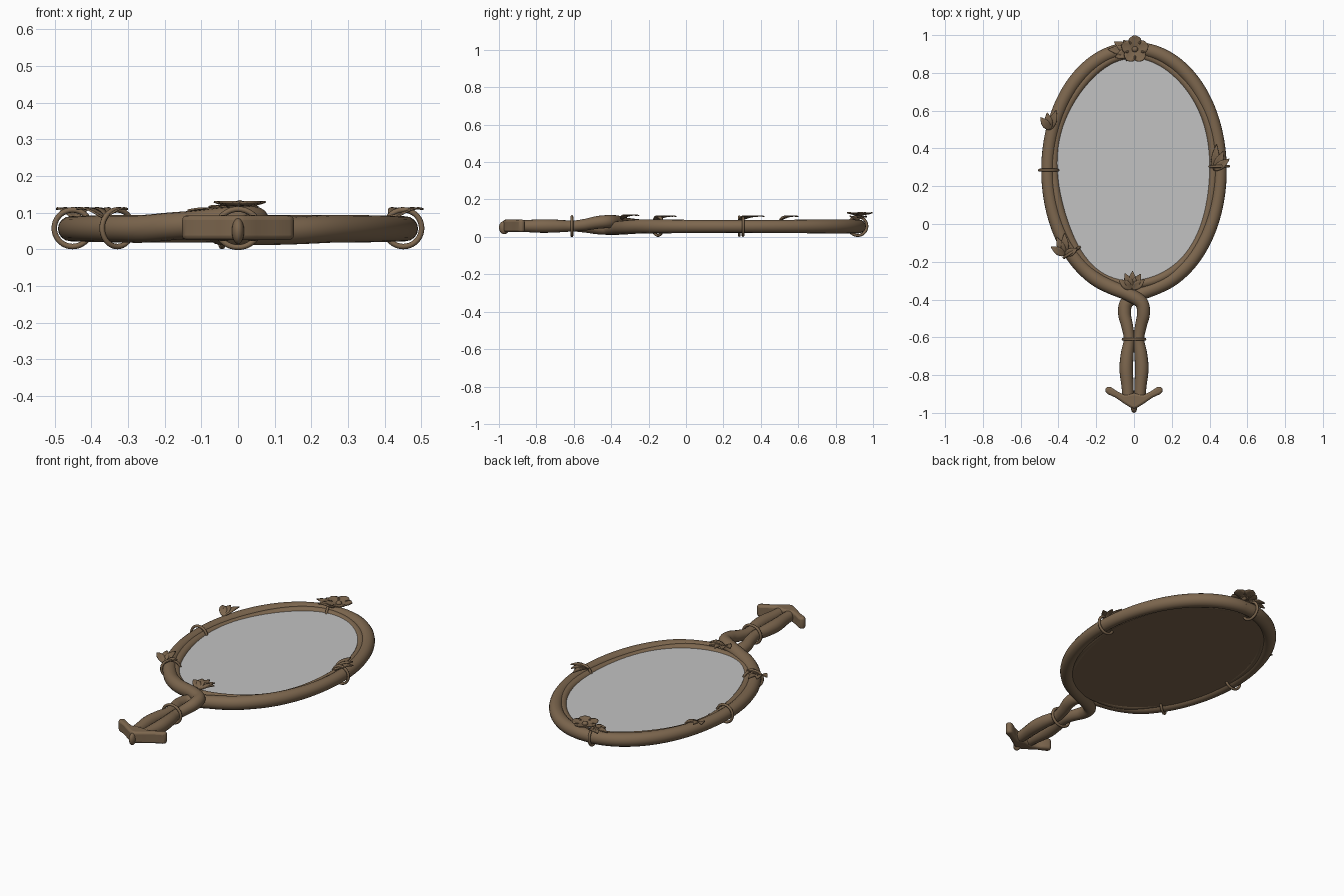
import bpy, bmesh, math
from mathutils import Vector

if "Cube" in bpy.data.objects:
    bpy.data.objects.remove(bpy.data.objects["Cube"])

def material(name, col):
    m = bpy.data.materials.new(name)
    m.diffuse_color = (*col, 1)
    m.use_nodes = True
    m.node_tree.nodes["Principled BSDF"].inputs["Base Color"].default_value = m.diffuse_color
    return m

WOOD = material("brown_wood", (0.205, 0.135, 0.077))
GLASS = material("mirror_grey", (0.54, 0.54, 0.54))
CY, RX, RY, Z = 0.285, 0.457, 0.642, 0.056

def finish(bm, name, mat, angle=40):
    bmesh.ops.recalc_face_normals(bm, faces=bm.faces)
    me = bpy.data.meshes.new(name)
    bm.to_mesh(me)
    bm.free()
    ob = bpy.data.objects.new(name, me)
    bpy.context.collection.objects.link(ob)
    me.materials.append(mat)
    for o in bpy.context.selected_objects:
        o.select_set(False)
    ob.select_set(True)
    bpy.context.view_layer.objects.active = ob
    bpy.ops.object.shade_smooth_by_angle(angle=math.radians(angle))
    return ob

def smooth_path(pts, n=6):
    # Catmull-Rom through (x, y, z, radius) points
    p = [Vector(q) for q in pts]
    p = [2 * p[0] - p[1]] + p + [2 * p[-1] - p[-2]]
    out = []
    for i in range(1, len(p) - 2):
        a, b, c, d = p[i - 1:i + 3]
        for k in range(n):
            t = k / n
            out.append(0.5 * (2 * b + (c - a) * t + (2 * a - 5 * b + 4 * c - d) * t * t
                              + (3 * b - a - 3 * c + d) * t ** 3))
    return out + [p[-2]]

def tube(name, path, closed=False, sides=16):
    bm = bmesh.new()
    rings, n = [], len(path)
    for i, q in enumerate(path):
        a = path[(i - 1) % n] if closed else path[max(i - 1, 0)]
        b = path[(i + 1) % n] if closed else path[min(i + 1, n - 1)]
        t = (b.to_3d() - a.to_3d()).normalized()
        side = t.cross(Vector((0, 0, 1))).normalized()
        up = side.cross(t)
        rings.append([bm.verts.new(q.to_3d() + q[3] * (math.cos(w) * side + math.sin(w) * up))
                      for w in (2 * math.pi * k / sides for k in range(sides))])
    for i in range(n if closed else n - 1):
        r, s = rings[i], rings[(i + 1) % n]
        for k in range(sides):
            j = (k + 1) % sides
            bm.faces.new((r[k], r[j], s[j], s[k]))
    if not closed:
        bm.faces.new(rings[0])
        bm.faces.new(rings[-1])
    return finish(bm, name, WOOD)

# two vines: twisted handle, crossing, then one half of the frame each
handle = [(0.030, -0.93, 0, .030), (0.034, -0.86, 0, .032), (0.041, -0.77, 0, .036),
          (0.036, -0.69, 0, .034), (0.025, -0.61, 0, .029), (0.036, -0.54, .3, .031),
          (0.050, -0.475, .8, .034), (0.038, -0.415, 1, .035), (-0.03, -0.372, .9, .036)]
for s, lift, name in ((1, 0.024, "left_vine"), (-1, -0.012, "right_vine")):
    pts = [(s * x, y, Z + 0.002 + lift * k, r) for x, y, k, r in handle]
    for i in range(19):
        t = 0.27 + (math.pi - 0.22) * i / 18
        pts.append((-s * RX * math.sin(t), CY - RY * math.cos(t),
                    Z + lift * max(0, 0.5 - i * 0.25), 0.036 + 0.002 * math.sin(3 * t)))
    tube(name, smooth_path(pts))

# thinner vine wandering along the inside of the frame
inner = []
for i in range(96):
    t = 2 * math.pi * i / 96
    d = 0.034 + 0.005 * math.sin(5 * t + 1)
    inner.append(Vector(((RX - d) * math.sin(t), CY - (RY - d) * math.cos(t),
                         Z + 0.004 * math.sin(4 * t), 0.025)))
tube("inner_vine", inner, closed=True)

# glass and backing plates
def plate(name, z, depth, mat):
    bm = bmesh.new()
    bmesh.ops.create_cone(bm, cap_ends=True, segments=96, radius1=1, radius2=1, depth=1)
    for v in bm.verts:
        v.co = Vector((v.co.x * 0.428, CY + v.co.y * 0.613, z + v.co.z * depth))
    finish(bm, name, mat)
plate("mirror_glass", 0.066, 0.008, GLASS)
plate("mirror_backing", 0.047, 0.030, WOOD)

# tendril rings wrapped round the vines
def ring(name, x, y, ang, R=0.050, wide=1.0):
    bpy.ops.mesh.primitive_torus_add(major_radius=R, minor_radius=0.0075, major_segments=36,
                                     minor_segments=8, location=(x, y, 0.0575),
                                     rotation=(math.pi / 2, 0, ang + math.pi / 2))
    ob = bpy.context.object
    ob.name = name
    ob.scale.x = wide
    ob.data.materials.append(WOOD)
    bpy.ops.object.shade_smooth_by_angle(angle=math.radians(60))
for name, s, y in (("left_ring", -1, 0.285), ("right_ring", 1, 0.305),
                   ("lower_left_ring", -1, -0.15), ("top_ring", -1, 0.918)):
    t = math.acos(max(-1, min(1, (CY - y) / (RY - 0.006))))
    ring(name, s * (RX - 0.006) * math.sin(t), y,
         math.atan2(RY * math.sin(t), s * RX * math.cos(t)))
ring("handle_ring", 0, -0.61, math.pi / 2, 0.052, 1.1)

# leaves and petals: arched blades from a base point to a tip point
def leaf(bm, base, tip, width, arch=0.012, rounded=False):
    b, e = Vector(base), Vector(tip)
    d = e - b
    side = Vector((-d.y, d.x, 0)).normalized()
    rows, N = [], 8
    for i in range(N + 1):
        t = i / N
        w = math.sin(math.pi * (0.06 + 0.92 * (t ** 1.5 if rounded else t ** 0.85)))
        w = width / 2 * (w ** 0.7 if rounded else w)
        c = b + d * t + Vector((0, 0, arch * math.sin(math.pi * t)))
        rows.append([bm.verts.new(c + side * w * k - Vector((0, 0, 0.15 * w * (1 - abs(k)))))
                     for k in (-1, -0.5, 0, 0.5, 1)])
    for r, s in zip(rows, rows[1:]):
        for k in range(4):
            bm.faces.new((r[k], r[k + 1], s[k + 1], s[k]))

def cluster(name, blades):
    bm = bmesh.new()
    for args in blades:
        leaf(bm, *args)
    ob = finish(bm, name, WOOD, 50)
    mod = ob.modifiers.new("thickness", "SOLIDIFY")
    mod.thickness, mod.offset = 0.005, 0

def spray(base, tips, width, z0=0.086, z1=0.110):
    return [((*base, z0), (*t, z1), width) for t in tips]

cluster("left_leaves", spray((-0.445, 0.50), [(-0.495, 0.565), (-0.412, 0.60), (-0.46, 0.59)], 0.042))
cluster("right_leaves", spray((0.425, 0.285), [(0.437, 0.42), (0.505, 0.345), (0.475, 0.385)], 0.042))
cluster("lower_left_leaves", spray((-0.365, -0.165), [(-0.44, -0.12), (-0.41, -0.07), (-0.368, -0.05),
                                                     (-0.30, -0.13)], 0.042))
cluster("bottom_leaves", spray((-0.01, -0.345), [(-0.08, -0.295), (-0.048, -0.262), (-0.008, -0.25),
                                                (0.035, -0.265), (0.055, -0.295)], 0.045, 0.095, 0.115))

# top flower with five petals, side leaves and a bead
fc = Vector((0.005, 0.925, 0.112))
petals = []
for k in range(5):
    a = math.pi / 2 + 2 * math.pi * k / 5
    petals.append((fc, fc + Vector((0.073 * math.cos(a), 0.073 * math.sin(a), 0.018)), 0.068, 0.004, True))
cluster("top_flower", petals)
cluster("top_leaves", spray((-0.02, 0.915), [(-0.138, 0.925), (-0.105, 0.965), (-0.10, 0.882)], 0.05, 0.092, 0.106))
bm = bmesh.new()
bmesh.ops.create_uvsphere(bm, u_segments=16, v_segments=10, radius=0.016)
bmesh.ops.translate(bm, verts=bm.verts, vec=fc + Vector((0, 0, 0.006)))
finish(bm, "flower_bead", WOOD, 60)

# forked root at the end of the handle
half = [(0.0, -0.895), (0.05, -0.905), (0.09, -0.885), (0.125, -0.862), (0.147, -0.862),
        (0.155, -0.885), (0.14, -0.90), (0.10, -0.918), (0.05, -0.952), (0.018, -0.972), (0.0, -0.978)]
outline = half + [(-x, y) for x, y in half[-2:0:-1]]
bm = bmesh.new()
f = bm.faces.new([bm.verts.new((x, y, 0.026)) for x, y in outline])
ext = bmesh.ops.extrude_face_region(bm, geom=[f])
bmesh.ops.translate(bm, verts=[v for v in ext["geom"] if isinstance(v, bmesh.types.BMVert)], vec=(0, 0, 0.066))
root = finish(bm, "root_fork", WOOD, 40)
bev = root.modifiers.new("round", "BEVEL")
bev.width, bev.segments, bev.limit_method = 0.012, 3, "ANGLE"
bev.angle_limit = math.radians(60)

# bud at the very tip
bm = bmesh.new()
bmesh.ops.create_uvsphere(bm, u_segments=16, v_segments=12, radius=1)
for v in bm.verts:
    v.co = Vector((v.co.x * 0.017, -0.972 + v.co.y * 0.028, 0.05 + v.co.z * 0.035))
finish(bm, "tip_bud", WOOD, 60)
